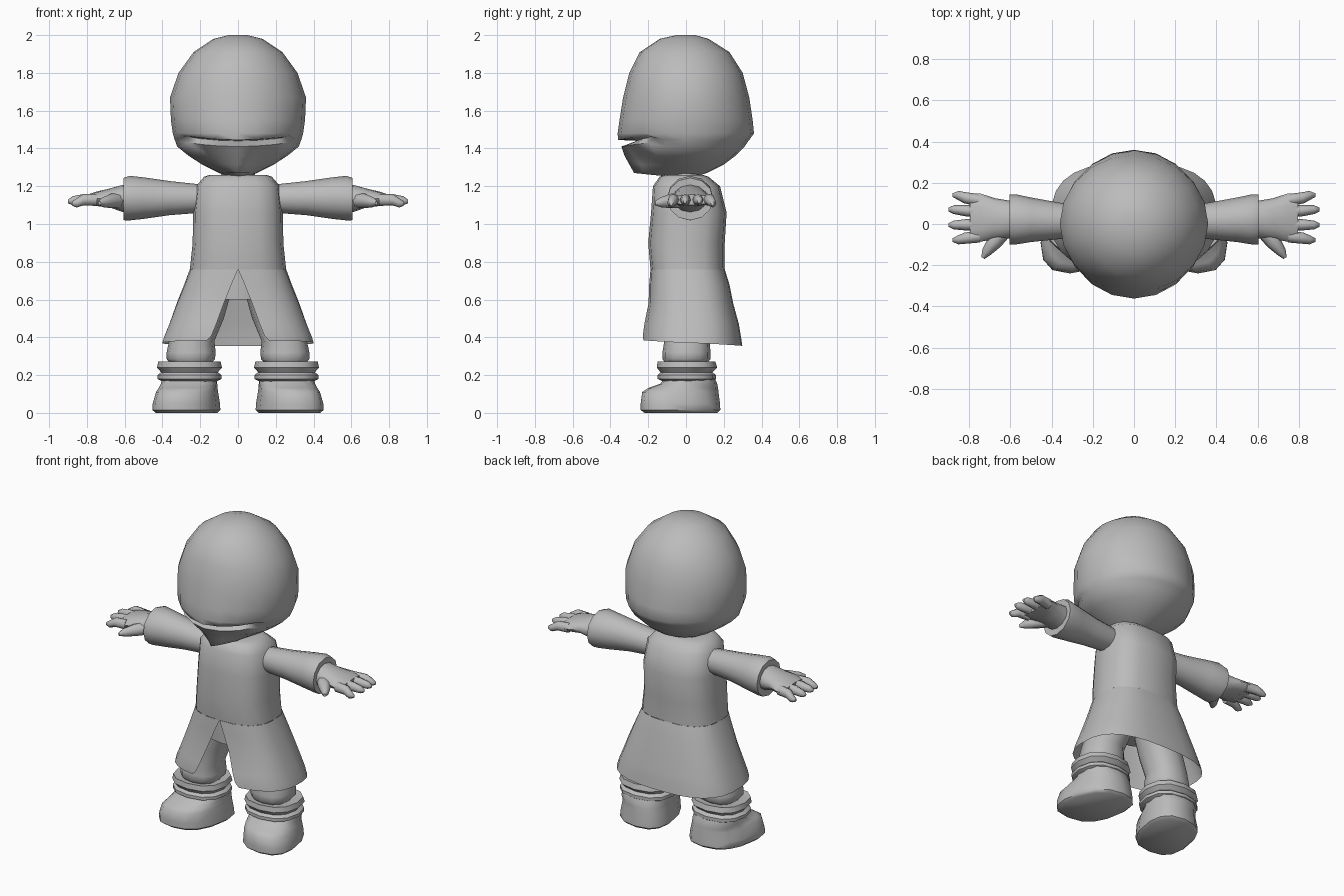
import bpy, math
from mathutils import Vector

if "Cube" in bpy.data.objects:
    bpy.data.objects.remove(bpy.data.objects["Cube"])

grey = bpy.data.materials.new("plain_grey")
grey.diffuse_color = (0.5, 0.5, 0.5, 1)
grey.use_nodes = True
grey.node_tree.nodes["Principled BSDF"].inputs["Base Color"].default_value = grey.diffuse_color


def loft(name, rings, caps=(True, True), closed=True, mirror=False, angle=50, sub=0):
    """Skin a list of equal-length rings."""
    n = len(rings[0])
    verts = [p for r in rings for p in r]
    faces = []
    for i in range(len(rings) - 1):
        for j in range(n if closed else n - 1):
            k = (j + 1) % n
            faces.append((i * n + j, i * n + k, (i + 1) * n + k, (i + 1) * n + j))
    if caps[0]:
        faces.append(tuple(range(n))[::-1])
    if caps[1]:
        faces.append(tuple(range(len(verts) - n, len(verts))))
    me = bpy.data.meshes.new(name)
    me.from_pydata(verts, [], faces)
    me.materials.append(grey)
    ob = bpy.data.objects.new(name, me)
    bpy.context.collection.objects.link(ob)
    bpy.context.view_layer.objects.active = ob
    bpy.ops.object.select_all(action='DESELECT')
    ob.select_set(True)
    if closed:
        bpy.ops.object.mode_set(mode='EDIT')
        bpy.ops.mesh.select_all(action='SELECT')
        bpy.ops.mesh.normals_make_consistent(inside=False)
        bpy.ops.object.mode_set(mode='OBJECT')
    bpy.ops.object.shade_smooth_by_angle(angle=math.radians(angle))
    if mirror:
        ob.modifiers.new("mirror", 'MIRROR')
    return ob


def oval(z, rx, yf, yb, cx=0, n=14, power=1.0, skew=0):
    """Horizontal ring starting at the front; power < 1 makes it boxier."""
    out = []
    for i in range(n):
        a = 2 * math.pi * i / n
        s, c = math.sin(a), -math.cos(a)
        x = math.copysign(abs(s) ** power, s) * rx
        y = (yf + yb) / 2 + math.copysign(abs(c) ** power, c) * (yb - yf) / 2
        out.append((cx + x - skew * y, y, z))
    return out


def tube(name, path, n=8, caps=(True, True)):
    """Tube through (x, y, z, half width, half height), mirrored in x."""
    rings = []
    for i, (x, y, z, w, h) in enumerate(path):
        a, b = path[max(i - 1, 0)], path[min(i + 1, len(path) - 1)]
        d = Vector((b[0] - a[0], b[1] - a[1], 0))
        d = d.normalized() if d.length > 1e-4 else Vector((1, 0, 0))
        side = Vector((-d.y, d.x, 0))
        rings.append([Vector((x, y, z)) + side * w * math.cos(t) + Vector((0, 0, h * math.sin(t)))
                      for t in (2 * math.pi * k / n for k in range(n))])
    return loft(name, rings, caps, mirror=True, angle=60)


# Head: stacked rings, with a curved slit and a pointed lower lip in front
head = [(2.0, .05, -.05, .05), (1.98, .13, -.14, .12), (1.91, .235, -.245, .23), (1.8, .315, -.3, .3),
        (1.67, .36, -.333, .335), (1.55, .355, -.352, .353), (1.48, .345, -.362, .36),
        (1.445, .335, -.36, .335), (1.44, .332, -.25, .33), (1.41, .322, -.342, .31),
        (1.36, .26, -.325, .26), (1.315, .19, -.30, .2), (1.27, .1, -.275, .11), (1.25, .05, -.08, .05)]
rings = []
for i, (z, rx, yf, yb) in enumerate(head):
    if i < 7:
        rings.append(oval(z, rx, yf, yb, n=20))
        continue
    base = -rx * 1.0 if i != 13 else yf      # round jaw under the lip
    ring = []
    for x, y, zz in oval(z, rx, base, yb, n=20):
        if y < 0 and abs(x) < .29:
            u = abs(x) / .29
            reach = (1 - u) ** .6 if i < 10 else max(0, 1 - u * 2.2)
            y += (yf - base) * reach
            if i < 10:
                zz += .025 * u * u
        ring.append((x, y, zz))
    rings.append(ring)
loft("head", rings, angle=70)
loft("neck", [oval(1.2, .1, -.09, .08), oval(1.29, .09, -.08, .08)])

# Coat body
loft("coat_body", [oval(z, rx, yf, yb, n=16, power=.75) for z, rx, yf, yb in
     [(1.26, .15, -.11, .09), (1.25, .18, -.14, .12), (1.2, .222, -.175, .18), (1.06, .238, -.185, .215),
      (.9, .24, -.2, .205), (.76, .255, -.188, .205)]], caps=(True, False))

# Coat skirt: open sheet with a widening split at the front
skirt = []
for z, rx, yf, yb, gap in [(.76, .255, -.188, .205, .0), (.68, .285, -.195, .23, .035), (.58, .325, -.2, .25, .075),
                           (.47, .365, -.225, .28, .115), (.41, .39, -.235, .29, .14), (.37, .402, -.235, .298, .165)]:
    a0 = math.asin(min(1, (gap / rx) ** (1 / .75)))
    ring = []
    for j in range(25):
        a = a0 + (2 * math.pi - 2 * a0) * j / 24
        s, c = math.sin(a), -math.cos(a)
        ring.append((math.copysign(abs(s) ** .75, s) * rx,
                     (yf + yb) / 2 + math.copysign(abs(c) ** .75, c) * (yb - yf) / 2,
                     z + (.015 * -c if z < .4 else 0)))
    skirt.append(ring)
loft("coat_skirt", skirt, caps=(False, False), closed=False, angle=60)

# Hips and trouser legs under the coat
loft("hips", [oval(z, rx, -.16, .16, n=14) for z, rx in [(.78, .22), (.66, .25), (.6, .22)]])
loft("trouser_leg", [oval(z, rx, yf, yb, cx, n=12, power=.85) for z, rx, yf, yb, cx in
     [(.66, .12, -.12, .13, .15), (.5, .125, -.12, .13, .2), (.38, .12, -.115, .125, .245),
      (.32, .13, -.125, .13, .248), (.285, .128, -.125, .13, .25), (.265, .11, -.11, .11, .25)]], mirror=True)

# Boots: two folded cuffs above a rounded shoe with the toe turned out
loft("boot_cuff", [oval(z, rx, yf, yb, .257, n=12, power=.85) for z, rx, yf, yb in
     [(.265, .13, -.12, .12), (.272, .165, -.15, .155), (.24, .172, -.155, .165), (.215, .15, -.135, .14),
      (.2, .17, -.15, .16), (.18, .17, -.15, .16), (.165, .14, -.12, .14)]], mirror=True, angle=40)
loft("boot", [oval(z, rx, yf, yb, cx, n=14, power=.8, skew=s) for z, rx, yf, yb, cx, s in
     [(.19, .145, -.11, .15, .257, 0), (.155, .15, -.135, .165, .26, .05), (.132, .152, -.2, .17, .262, .12),
      (.11, .158, -.232, .172, .265, .16), (.05, .17, -.24, .18, .268, .18), (.015, .172, -.24, .182, .268, .18),
      (0, .155, -.22, .165, .268, .18)]], mirror=True)

# Sleeves with a turned-in cuff
tube("sleeve", [(.18, .015, 1.135, .07, .07), (.23, .015, 1.135, .078, .078), (.36, .015, 1.137, .088, .09),
                (.5, .02, 1.137, .108, .11), (.575, .022, 1.137, .122, .118), (.605, .022, 1.132, .122, .112),
                (.6, .022, 1.132, .108, .1), (.54, .022, 1.135, .095, .09)], n=12)

# Hands: palm, four fingers and a thumb
tube("palm", [(.55, .022, 1.135, .085, .07), (.61, .022, 1.135, .092, .072), (.68, .025, 1.138, .1, .05),
              (.75, .03, 1.133, .118, .038), (.795, .03, 1.128, .115, .028)], n=12)
for i, (y0, y1, tip, z1) in enumerate([(.115, .14, .88, 1.108), (.06, .07, .9, 1.12),
                                       (-.003, -.005, .9, 1.12), (-.06, -.078, .88, 1.108)]):
    tube("finger_%d" % (i + 1), [(.75, y0, 1.128, .03, .032), (.82, (y0 + y1) / 2, 1.128, .027, .03),
                                 (tip - .025, y1, z1 + .003, .021, .024), (tip, y1, z1, .009, .01)], n=8)
tube("thumb", [(.63, -.03, 1.125, .04, .04), (.675, -.085, 1.122, .038, .038),
               (.715, -.135, 1.115, .025, .026), (.733, -.165, 1.11, .009, .01)], n=8)
